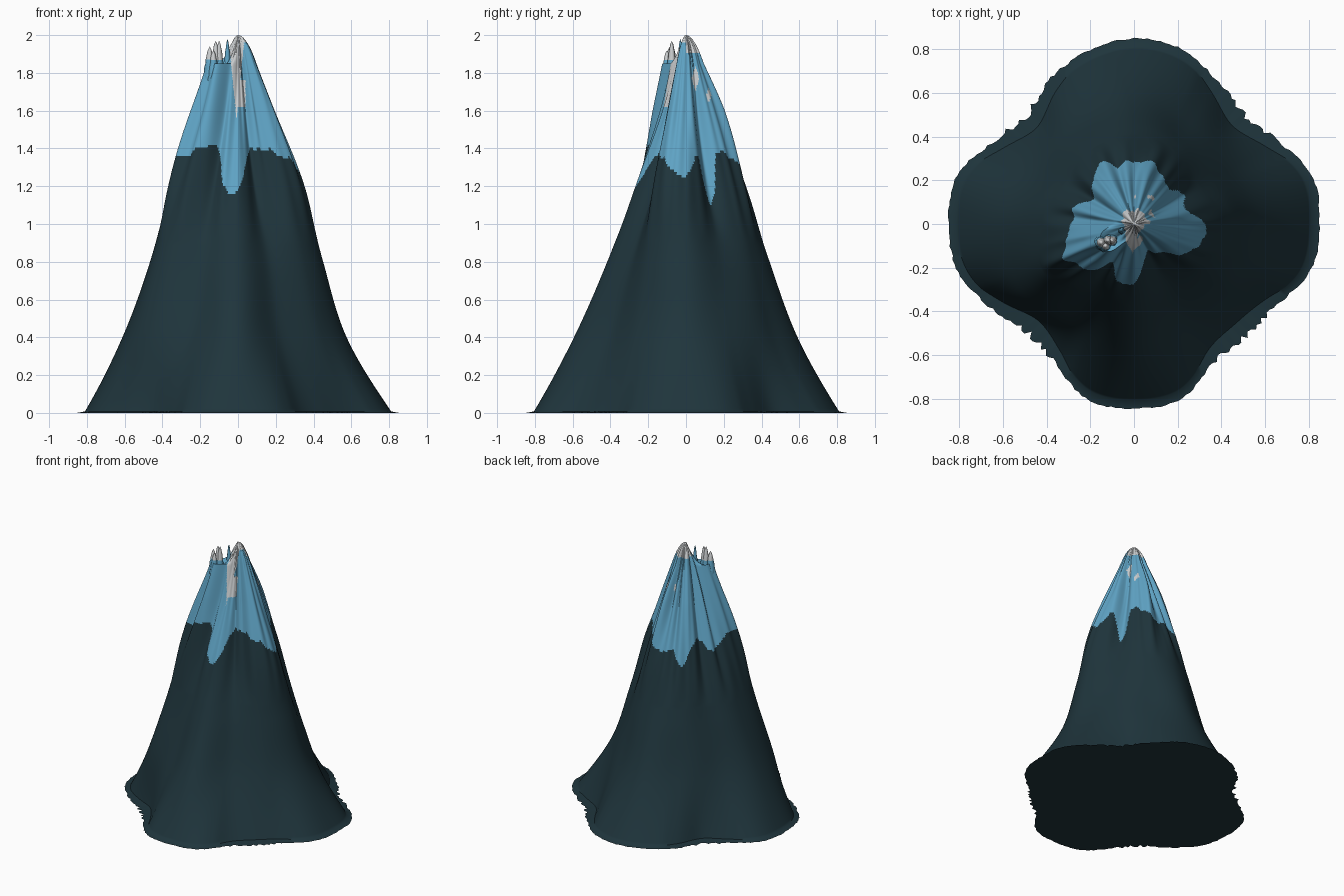
import bpy, math, random
from mathutils import Vector, noise

random.seed(4)
if "Cube" in bpy.data.objects:
    bpy.data.objects.remove(bpy.data.objects["Cube"])


def material(name, rgb):
    m = bpy.data.materials.new(name)
    m.use_nodes = True
    m.diffuse_color = (*rgb, 1)
    bsdf = next(n for n in m.node_tree.nodes if n.type == 'BSDF_PRINCIPLED')
    bsdf.inputs["Base Color"].default_value = (*rgb, 1)
    return m


MATS = [material("dark rock", (.0135, .035, .045)),
        material("blue ice", (.115, .37, .56)),
        material("pale snow", (.60, .62, .63))]
ROCK, ICE, SNOW = range(3)


def spline(a, b, c, d, t):
    return b + .5 * t * (c - a + t * (2*a - 5*b + 4*c - d + t * (3 * (b - c) + d - a)))


def around(values, turn):
    """Smooth closed interpolation, turn running from 0 to 1."""
    n = len(values)
    i = math.floor(turn * n)
    return spline(*(values[(i + k) % n] for k in (-1, 0, 1, 2)), turn * n - i)


# Foot outline, one radius each 15 degrees from +x
RIM = [.85, .845, .76, .71, .76, .83, .85, .82, .765, .70, .75, .84,
       .85, .835, .76, .695, .73, .83, .845, .83, .73, .725, .75, .835]
# Radii each 30 degrees, one row per height step above the foot
STEP = .4
RADII = [
    [.575, .52, .52, .59, .53, .52, .61, .62, .52, .59, .46, .52],
    [.45, .38, .41, .44, .42, .40, .455, .50, .39, .415, .33, .41],
    [.345, .24, .31, .31, .31, .28, .33, .39, .27, .265, .19, .32],
    [.20, .13, .19, .18, .18, .15, .20, .28, .16, .12, .10, .19],
    [.04, .05, .03, .02, .03, .03, .04, .15, .08, .02, .02, .04]]
# Lower edge of the ice, each 15 degrees
ICE_EDGE = [1.25, 1.36, 1.1, 1.36, 1.36, 1.29, 1.27, 1.28, 1.2, 1.34, 1.34, 1.26,
            1.3, 1.37, 1.36, 1.4, 1.39, 1.2, 1.18, 1.35, 1.4, 1.4, 1.36, 1.3]
# Bare snow on the +x side: y, z, half width, half height
PATCHES = [(.05, 1.77, .02, .07), (.12, 1.68, .015, .04)]


def wrinkle(turn, freq, z):
    a = turn * math.tau
    return noise.noise(Vector((math.cos(a) * freq, math.sin(a) * freq, z)))


def diagonal(turn):
    return max(0, -math.cos(4 * turn * math.tau))


def radius(turn, z):
    foot = around(RIM, turn) - .035 - .035 * diagonal(turn)
    cols = [foot] + [around(row, turn) for row in RADII]
    cols = [2 * cols[0] - cols[1] + .05] + cols + [2 * cols[-1] - cols[-2]]
    i = min(int(z / STEP), 4)
    r = spline(*cols[i:i + 4], z / STEP - i)
    upper = max(0, min(1, (z - .9) / .7))
    fold = .02 * wrinkle(turn, 2.5, z * .6) * min(1, z * 2)
    pleat = .22 * upper * wrinkle(turn, 5, z * .9)
    return max(.012, r * (1 + fold + pleat))


def face_colour(c):
    turn = math.atan2(c.y, c.x) / math.tau % 1
    if c.z < around(ICE_EDGE, turn) + .03 * wrinkle(turn, 9, 3):
        return ROCK
    gully = c.y < 0 and abs(c.x + .008) < .1 * (c.z - 1.56)
    ledge = 1.62 < c.z < 1.77 and c.y < -.04 and 0 < c.x < .04
    patch = c.x > 0 and any(abs(c.y - y) / w + abs(c.z - z) / h < 1
                            for y, z, w, h in PATCHES)
    summit = c.z > (1.91 if c.y > 0 else 1.96)
    return SNOW if gully or ledge or patch or summit else ICE


def make_object(name, verts, faces, rule):
    mesh = bpy.data.meshes.new(name)
    mesh.from_pydata(verts, [], faces)
    for m in MATS:
        mesh.materials.append(m)
    for p in mesh.polygons:
        p.material_index = rule(p.center)
    ob = bpy.data.objects.new(name, mesh)
    bpy.context.collection.objects.link(ob)
    bpy.ops.object.select_all(action='DESELECT')
    ob.select_set(True)
    bpy.context.view_layer.objects.active = ob
    bpy.ops.object.shade_smooth_by_angle(angle=math.radians(50))


def lathe(name, rings, bottom, top, rule):
    """Skin a stack of rings and close it with a point at each end."""
    n = len(rings[0])
    verts = [v for ring in rings for v in ring] + [bottom, top]
    low, high = len(verts) - 2, len(verts) - 1
    faces = []
    for i in range(n):
        j = (i + 1) % n
        faces.append((low, j, i))
        for k in range(len(rings) - 1):
            faces.append((k*n + i, k*n + j, k*n + n + j, k*n + n + i))
        last = (len(rings) - 1) * n
        faces.append((last + i, last + j, high))
    make_object(name, verts, faces, rule)


def polar(turn, r, z):
    return (r * math.cos(turn * math.tau), r * math.sin(turn * math.tau), z)


# Mountain: ragged flat skirt, slopes, then a crown with a dip behind the side ridge
SIDES, LEVELS, CROWN, SHOULDER = 256, 128, 14, 1.85
turns = [i / SIDES for i in range(SIDES)]
rings = [[]]
for t in turns:
    ragged = .004 + .012 * diagonal(t)
    rings[0].append(polar(t, around(RIM, t) + random.uniform(-ragged, ragged), 0))
for k in range(LEVELS + 1):
    z = .008 + (SHOULDER - .008) * k / LEVELS
    rings.append([polar(t, radius(t, z), z) for t in turns])
for k in range(1, CROWN):
    s = 1 - k / CROWN
    ring = []
    for t in turns:
        away = (t - 7.2 / 12) * 10
        dip = .12 * math.exp(-away * away) * min(1, 4 * s * (1 - s))
        ring.append(polar(t, radius(t, SHOULDER) * s,
                          SHOULDER + (2 - SHOULDER) * (1 - s ** 1.9) - dip))
    rings.append(ring)
lathe("mountain", rings, (0, 0, 0), (0, 0, 2), face_colour)

# Jagged spires on the side ridge: x, y, tip height, width
SPIRES = [(-.15, -.085, 1.94, .035), (-.118, -.075, 1.97, .03), (-.1, -.075, 1.97, .028),
          (-.13, -.1, 1.92, .035), (-.056, -.03, 1.98, .02)]
for n, (x, y, tip, w) in enumerate(SPIRES):
    stack = []
    for k in range(10):
        s = k / 10
        r = w * (1 - s) ** .6
        stack.append([(x + r * math.cos(a) * random.uniform(.9, 1.1),
                       y + r * math.sin(a) * random.uniform(.9, 1.1),
                       tip - .17 * (1 - s)) for a in (i * math.tau / 12 for i in range(12))])
    lathe(f"spire_{n + 1}", stack, (x, y, tip - .17), (x, y, tip),
          lambda c: SNOW if c.z > 1.87 and c.x < -.07 else ICE)
